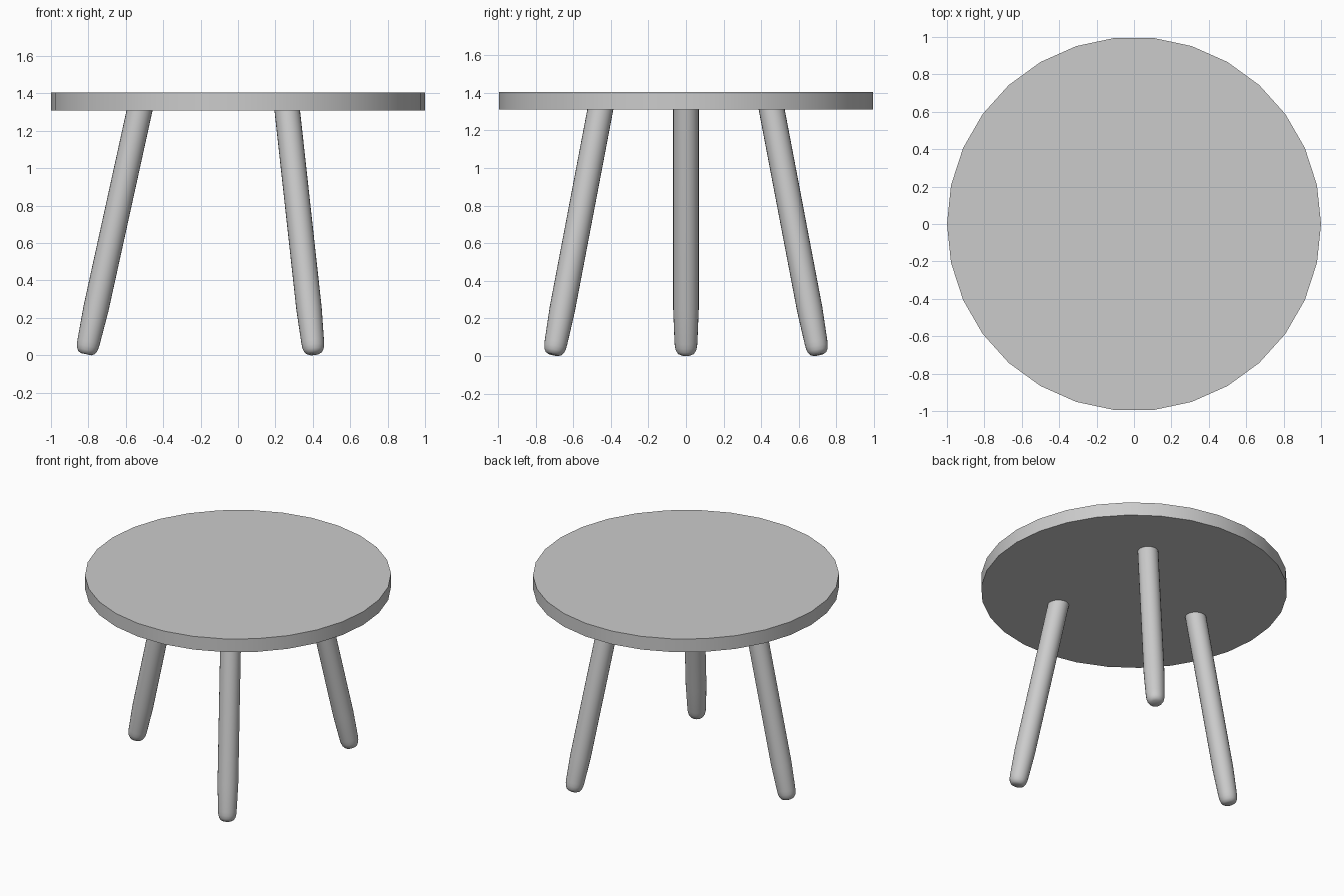
import bpy
import bmesh
from math import radians, sin, cos, pi
from mathutils import Matrix, Vector

cube = bpy.data.objects.get("Cube")
if cube:
    bpy.data.objects.remove(cube, do_unlink=True)

# One grey finish for the whole table
grey = bpy.data.materials.new("light_grey")
grey.use_nodes = True
colour = (0.6, 0.6, 0.6, 1)
grey.diffuse_color = colour
grey.node_tree.nodes["Principled BSDF"].inputs["Base Color"].default_value = colour


def lathe(name, profile, sides, matrix):
    """Spin a (radius, height) profile into a closed solid, smooth with sharp edges."""
    bm = bmesh.new()
    rings = []
    for r, h in profile:
        rings.append([bm.verts.new((r * cos(2 * pi * i / sides), r * sin(2 * pi * i / sides), h))
                      for i in range(sides)])
    for low, high in zip(rings, rings[1:]):
        for i in range(sides):
            j = (i + 1) % sides
            bm.faces.new((low[i], low[j], high[j], high[i]))
    bm.faces.new(rings[0][::-1])
    bm.faces.new(rings[-1])
    bm.transform(matrix)
    mesh = bpy.data.meshes.new(name)
    bm.to_mesh(mesh)
    bm.free()
    mesh.materials.append(grey)
    obj = bpy.data.objects.new(name, mesh)
    bpy.context.collection.objects.link(obj)
    bpy.ops.object.select_all(action="DESELECT")
    obj.select_set(True)
    bpy.context.view_layer.objects.active = obj
    bpy.ops.object.shade_smooth_by_angle(angle=radians(40))
    return obj


# Round table top
lathe("table_top", [(1, 1.31), (1, 1.405)], 30, Matrix())

# Three splayed legs with tapered, rounded feet
leg_profile = [(0.028, 0), (0.044, 0.008), (0.054, 0.024), (0.059, 0.045), (0.061, 0.07),
               (0.068, 0.25), (0.068, 1.36)]
splay = Matrix.Translation(Vector((0.813, 0, 0.006))) @ Matrix.Rotation(radians(-12.4), 4, "Y")
for name, angle in (("right_leg", 180), ("back_left_leg", 60), ("front_left_leg", -60)):
    lathe(name, leg_profile, 24, Matrix.Rotation(radians(angle), 4, "Z") @ splay)
